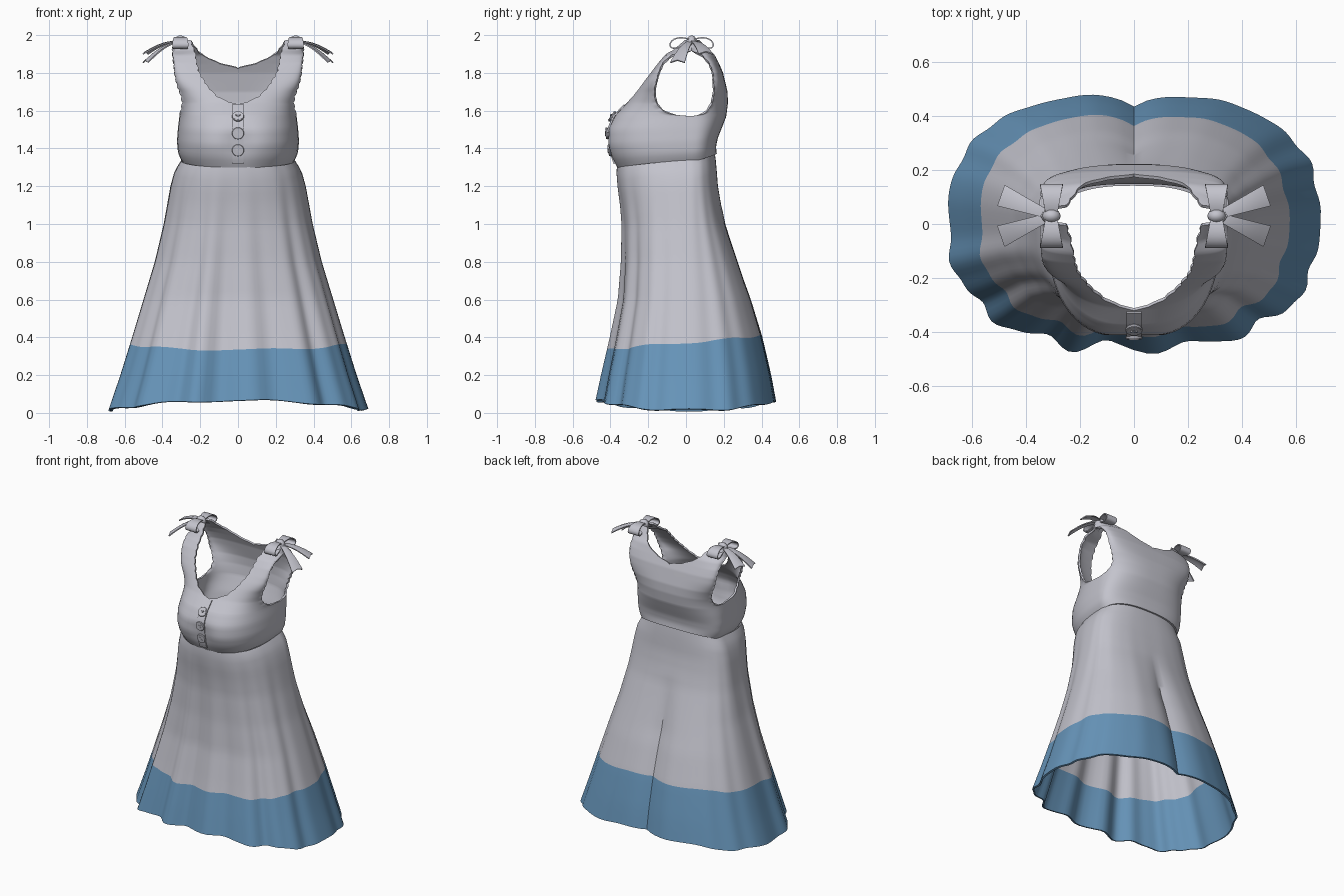
import bpy, bmesh, math
from math import sin, cos, pi, exp

if "Cube" in bpy.data.objects:
    bpy.data.objects.remove(bpy.data.objects["Cube"])

def material(name, rgb):
    m = bpy.data.materials.new(name)
    m.diffuse_color = (*rgb, 1)
    m.use_nodes = True
    m.node_tree.nodes["Principled BSDF"].inputs["Base Color"].default_value = m.diffuse_color
    return m

GREY = material("pale_grey_cloth", (0.55, 0.55, 0.61))
BLUE = material("blue_hem_cloth", (0.135, 0.30, 0.49))

def look(table, z):
    """Interpolate the columns of a table whose first column is height."""
    if z <= table[0][0]:
        return table[0][1:]
    for a, b in zip(table, table[1:]):
        if z <= b[0]:
            t = (z - a[0]) / (b[0] - a[0])
            return [p + (q - p) * t for p, q in zip(a[1:], b[1:])]
    return table[-1][1:]

def add_grid(bm, rows, mat=lambda j: 0):
    vs = [[bm.verts.new(p) for p in r] for r in rows]
    for j in range(len(vs) - 1):
        for i in range(len(vs[j]) - 1):
            f = bm.faces.new((vs[j][i], vs[j][i + 1], vs[j + 1][i + 1], vs[j + 1][i]))
            f.material_index = mat(j)

def smooth(ob):
    bpy.ops.object.select_all(action='DESELECT')
    ob.select_set(True)
    bpy.context.view_layer.objects.active = ob
    bpy.ops.object.shade_smooth_by_angle(angle=math.radians(40))

def finish(bm, name, thick):
    """Weld, thicken and smooth a cloth sheet."""
    bmesh.ops.remove_doubles(bm, verts=bm.verts, dist=0.0004)
    bmesh.ops.recalc_face_normals(bm, faces=bm.faces)
    me = bpy.data.meshes.new(name)
    bm.to_mesh(me)
    bm.free()
    ob = bpy.data.objects.new(name, me)
    bpy.context.collection.objects.link(ob)
    me.materials.append(GREY)
    me.materials.append(BLUE)
    s = ob.modifiers.new("cloth", 'SOLIDIFY')
    s.thickness, s.offset = thick, 0
    bpy.context.view_layer.objects.active = ob
    bpy.ops.object.modifier_apply(modifier="cloth")
    smooth(ob)

def power(v, p):
    return math.copysign(abs(v) ** p, v)

# Skirt: height, half width, front y, back y
SKIRT = [(0.0, .685, -.465, .49), (.2, .617, -.425, .455), (.4, .555, -.382, .41),
         (.6, .495, -.343, .35), (.8, .435, -.33, .278), (1.0, .388, -.33, .205),
         (1.1, .37, -.34, .18), (1.2, .352, -.355, .163), (1.28, .33, -.362, .157),
         (1.335, .295, -.355, .152), (1.38, .278, -.345, .146)]

def waist_z(c):
    return 1.335 + .035 * c

def skirt_point(th, j, n_band, n_all):
    c = -cos(th)                                   # -1 front, +1 back
    hem = .014 + .05 * c * c + .006 * sin(9 * th)
    band = .372 + .038 * c + .006 * sin(7 * th)
    if j <= n_band:
        z = hem + (band - hem) * j / n_band
    else:
        z = band + (waist_z(c) - band) * (j - n_band) / (n_all - n_band)
    hw, yf, yb = look(SKIRT, z)
    yc = .015
    x = hw * power(sin(th), .8)
    y = yc + (yb - yc if c > 0 else yc - yf) * power(c, .8)
    # pleats, strongest in front and towards the hem
    amp = (.001 + .02 * max(0, 1.25 - z) / 1.25) * (.13 + .87 * (.5 - .5 * c) ** 1.7)
    fold = amp * (sin(14 * th + 1.3 * sin(3 * th)) + .45 * sin(23 * th + 1))
    x += fold * sin(th)
    y += fold * c
    if c > 0:                                      # centre back hollow
        d = min(1, max(0, (1.05 - z) / .35))
        y -= .05 * d * exp(-abs(x) / .08)
    return (x, y, z)

bm = bmesh.new()
COLS, BAND, ALL = 160, 6, 34
add_grid(bm, [[skirt_point(2 * pi * i / COLS, j, BAND, ALL) for i in range(COLS + 1)]
              for j in range(ALL + 1)], lambda j: 1 if j < BAND else 0)
finish(bm, "skirt", .012)

# Bodice: height, half width, front y, back y
BODICE = [(1.30, .29, -.36, .157), (1.33, .305, -.378, .154), (1.36, .313, -.393, .154),
          (1.42, .317, -.41, .163), (1.50, .312, -.41, .187), (1.57, .304, -.372, .207),
          (1.64, .304, -.306, .216), (1.70, .309, -.262, .214), (1.80, .328, -.185, .19),
          (1.90, .34, -.105, .148), (1.97, .335, -.01, .075)]
# Opening edges: height, neckline x, armhole y
FRONT = [(1.57, 0, .03), (1.575, 0, -.04), (1.585, 0, -.085), (1.60, 0, -.12), (1.63, 0, -.147),
         (1.64, .045, -.153), (1.67, .11, -.162), (1.72, .16, -.163), (1.80, .21, -.142),
         (1.85, .222, -.12), (1.89, .228, -.075), (1.915, .235, .03), (1.97, .255, .03)]
BACK = [(1.57, 0, .03), (1.575, 0, .06), (1.585, 0, .09), (1.60, 0, .11), (1.64, 0, .135),
        (1.70, 0, .147), (1.80, 0, .14), (1.828, 0, .13), (1.85, .10, .12), (1.89, .185, .085),
        (1.915, .215, .03), (1.97, .255, .03)]
P = .77

def cleft(x, z):
    """Hollow between the two cups."""
    return (.026 * exp(-(x / .075) ** 2) - .008) * exp(-((z - 1.42) / .085) ** 2)

def bodice_row(zn, k, front, sx, n=18):
    hw, yf, yb = look(BODICE, zn)
    x_in, yo = look(FRONT if front else BACK, zn)
    ye = yf if front else yb
    ruffle = .007 * abs(sin(k * pi / 5)) if zn > 1.575 else 0
    if x_in > .02:
        x_in -= ruffle
    # low rows are cut from the full body curve, straps curl to their own edge
    b = min(1, max(0, (zn - 1.57) / .2))
    b = b * b * (3 - 2 * b)
    ys = .03 + (yo - .03) * b
    a0 = math.asin(min(1, (x_in / hw)) ** (1 / P))
    a1 = math.acos(min(1, max(0, 1 - (yo - ye) / (ys - ye))) ** (1 / P))
    row = []
    for i in range(n + 1):
        a = a0 + (a1 - a0) * i / n
        ca = max(0, cos(a))
        x = hw * sin(a) ** P
        y = ye + (ys - ye) * (1 - ca ** P)
        if front:
            y += cleft(x, zn) * ca ** .5
        if i == n:                                 # frilled armhole edge
            x += ruffle
        c = -ca if front else ca
        z = zn + (waist_z(c) - 1.30) * max(0, (1.57 - zn) / .27)
        row.append((sx * x, y, z))
    return row

bm = bmesh.new()
heights = [1.30 + .27 * i / 14 for i in range(14)] + [1.57 + .40 * i / 60 for i in range(61)]
for front in (True, False):
    for sx in (1, -1):
        add_grid(bm, [bodice_row(z, k, front, sx) for k, z in enumerate(heights)])
finish(bm, "bodice", .012)

# Button placket
def front_y(z):
    return look(BODICE, z)[1] + cleft(0, z)

bm = bmesh.new()
add_grid(bm, [[(x, front_y(z) - .009, z) for x in (-.028, -.01, .01, .028)]
              for z in [1.32 + .31 * i / 16 for i in range(17)]])
finish(bm, "button_placket", .012)

# Buttons: disc, raised rim and cross stitch
for n, z in enumerate((1.39, 1.48, 1.57)):
    slope = (front_y(z + .03) - front_y(z - .03)) / .06
    tilt = pi / 2 - math.atan(slope)
    loc = (0, front_y(z) - .02, z)
    parts = []
    bpy.ops.mesh.primitive_cylinder_add(vertices=20, radius=.027, depth=.014, location=loc,
                                        rotation=(tilt, 0, 0))
    parts.append((bpy.context.object, "button_disc"))
    bpy.ops.mesh.primitive_torus_add(major_segments=20, minor_segments=8, major_radius=.025,
                                     minor_radius=.007, location=loc, rotation=(tilt, 0, 0))
    parts.append((bpy.context.object, "button_rim"))
    for turn in (pi / 4, -pi / 4):
        bpy.ops.mesh.primitive_cube_add(size=1, location=(0, loc[1] - .006, z))
        ob = bpy.context.object
        ob.scale = (.03, .006, .008)
        ob.rotation_euler = (tilt - pi / 2, turn, 0)
        parts.append((ob, "button_stitch"))
    for ob, name in parts:
        ob.name = f"{name}_{n + 1}"
        ob.data.materials.append(GREY)
        smooth(ob)

# Shoulder bows: two loops, two tails and a knot on each side
for sx, side in ((1, "right"), (-1, "left")):
    kx, ky, kz = .305, .03, 1.966
    bm = bmesh.new()
    for sy in (1, -1):
        loop = []
        for i in range(21):
            t = 2 * pi * i / 20
            r = (1 - cos(t)) / 2
            w = .02 + .022 * r
            y = ky + sy * .115 * r
            z = kz + .034 * sin(t) * (.45 + .55 * r) - .018 * r * r
            loop.append([(sx * (kx + w * e), y, z) for e in (-1, 0, 1)])
        add_grid(bm, loop)
        tail = []
        drop = .10 if sy < 0 else .055
        for i in range(9):
            t = i / 8
            w = .012 + .026 * t
            x, y = kx + .185 * t, ky + sy * .075 * t
            z = kz + .012 * sin(pi * t) - drop * t ** 1.3
            tail.append([(sx * (x - .35 * sy * w * e), y + w * e, z - .012 * t * abs(e))
                         for e in (-1, 0, 1)])
        add_grid(bm, tail)
    finish(bm, f"bow_{side}", .007)
    bpy.ops.mesh.primitive_uv_sphere_add(segments=16, ring_count=10, radius=1, location=(sx * kx, ky, kz))
    knot = bpy.context.object
    knot.name = f"bow_knot_{side}"
    knot.scale = (.034, .027, .032)
    knot.data.materials.append(GREY)
    smooth(knot)
